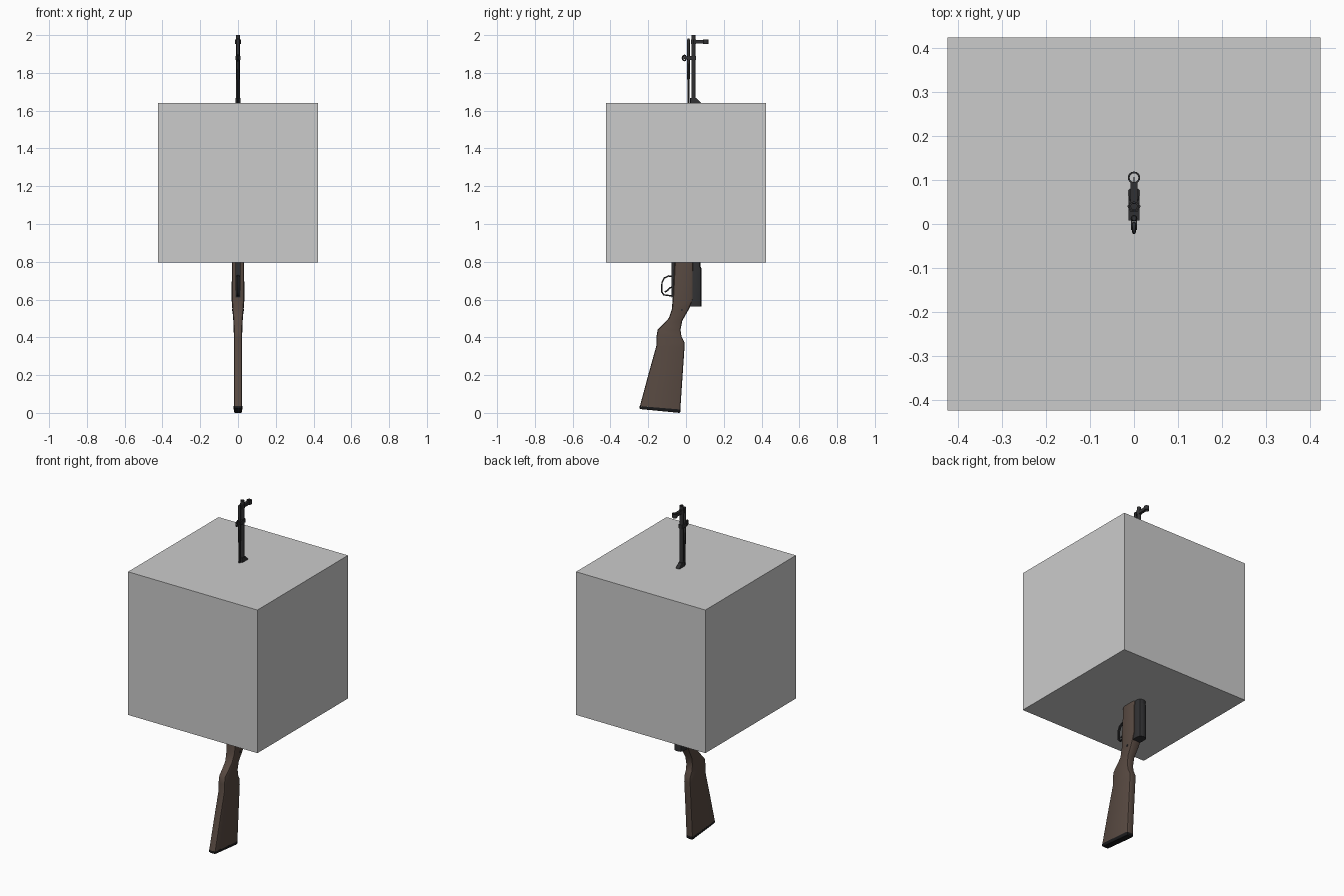
import bpy, bmesh, math
from mathutils import Vector

if "Cube" in bpy.data.objects:
    bpy.data.objects.remove(bpy.data.objects["Cube"])


def material(name, rgb):
    m = bpy.data.materials.new(name)
    m.diffuse_color = (*rgb, 1)
    m.use_nodes = True
    m.node_tree.nodes["Principled BSDF"].inputs["Base Color"].default_value = m.diffuse_color
    return m


GREY = material("light grey", (0.6, 0.6, 0.6))
WOOD = material("dark walnut", (0.098, 0.068, 0.054))
STEEL = material("dark steel", (0.03, 0.03, 0.032))
BLACK = material("black", (0.012, 0.012, 0.013))


def finish(name, bm, mat, smooth=True):
    bmesh.ops.recalc_face_normals(bm, faces=bm.faces)
    me = bpy.data.meshes.new(name)
    bm.to_mesh(me)
    bm.free()
    me.materials.append(mat)
    ob = bpy.data.objects.new(name, me)
    bpy.context.collection.objects.link(ob)
    if smooth:
        bpy.ops.object.select_all(action='DESELECT')
        ob.select_set(True)
        bpy.context.view_layer.objects.active = ob
        bpy.ops.object.shade_smooth_by_angle(angle=math.radians(35))
    return ob


def box(name, x, y, z, mat):
    """Box from (low, high) ranges."""
    bm = bmesh.new()
    bmesh.ops.create_cube(bm, size=1)
    for v in bm.verts:
        v.co = Vector([(r[0] + r[1]) / 2 + c * (r[1] - r[0])
                       for r, c in zip((x, y, z), v.co)])
    return finish(name, bm, mat, False)


def skin(bm, rings, cap=True):
    rows = [[bm.verts.new(p) for p in ring] for ring in rings]
    n = len(rows[0])
    for a, b in zip(rows, rows[1:]):
        for i in range(n):
            bm.faces.new((a[i], a[(i + 1) % n], b[(i + 1) % n], b[i]))
    if cap:
        bm.faces.new(rows[0])
        bm.faces.new(rows[-1])


def loft(name, stations, mat, round_share=0.45):
    """Rounded cross-sections; station = (y_front, z_front, y_back, z_back, half_width)."""
    rings = []
    for yf, zf, yb, zb, w in stations:
        c = min(w, (yb - yf) / 2) * round_share
        ring = []
        for sx, sy, a0 in ((1, 1, 0), (-1, 1, 90), (-1, -1, 180), (1, -1, 270)):
            for k in range(3):
                a = math.radians(a0 + 45 * k)
                x = sx * (w - c) + c * math.cos(a)
                y = (yb - c if sy > 0 else yf + c) + c * math.sin(a)
                t = (y - yf) / (yb - yf)
                ring.append((x, y, zf + (zb - zf) * t))
        rings.append(ring)
    bm = bmesh.new()
    skin(bm, rings)
    return finish(name, bm, mat)


def lathe(name, y, profile, mat, sides=16, cap=True):
    """Turned part around a vertical axis; profile = (radius, z)."""
    bm = bmesh.new()
    skin(bm, [[(r * math.cos(math.tau * i / sides), y + r * math.sin(math.tau * i / sides), z)
               for i in range(sides)] for r, z in profile], cap)
    return finish(name, bm, mat)


def wire(name, pts, r, mat, cyclic=False):
    cu = bpy.data.curves.new(name, 'CURVE')
    cu.dimensions = '3D'
    cu.bevel_depth, cu.bevel_resolution, cu.use_fill_caps = r, 2, True
    sp = cu.splines.new('POLY')
    sp.points.add(len(pts) - 1)
    for p, co in zip(sp.points, pts):
        p.co = (*co, 1)
    sp.use_cyclic_u = cyclic
    cu.materials.append(mat)
    ob = bpy.data.objects.new(name, cu)
    bpy.context.collection.objects.link(ob)
    return ob


# Large cube around the middle of the rifle
box("cube", (-0.423, 0.423), (-0.423, 0.423), (0.795, 1.641), GREY)

# Wooden stock, from butt to fore-end
loft("stock", [
    (-0.244, 0.036, -0.030, 0.018, 0.022),
    (-0.200, 0.200, -0.018, 0.200, 0.022),
    (-0.157, 0.355, -0.008, 0.345, 0.022),
    (-0.157, 0.400, -0.009, 0.375, 0.022),
    (-0.150, 0.440, -0.024, 0.405, 0.022),
    (-0.120, 0.470, -0.029, 0.440, 0.023),
    (-0.090, 0.503, -0.020, 0.487, 0.025),
    (-0.075, 0.550, 0.016, 0.550, 0.030),
    (-0.070, 0.610, 0.038, 0.600, 0.034),
    (-0.060, 0.800, 0.040, 0.800, 0.032),
    (-0.040, 1.050, 0.040, 1.050, 0.030),
    (-0.010, 1.550, 0.045, 1.550, 0.022)], WOOD)
loft("butt_plate", [
    (-0.240, 0.020, -0.034, 0.000, 0.018),
    (-0.246, 0.025, -0.029, 0.006, 0.022),
    (-0.245, 0.036, -0.029, 0.018, 0.0225)], BLACK)

# Receiver behind the stock, and stock pin
loft("receiver", [
    (0.010, 0.563, 0.082, 0.563, 0.027),
    (0.010, 0.765, 0.082, 0.765, 0.027),
    (0.010, 0.775, 0.077, 0.775, 0.025),
    (0.010, 1.150, 0.075, 1.150, 0.025)], STEEL, 0.75)
wire("stock_pin", [(-0.032, -0.022, 0.545), (0.032, -0.022, 0.545)], 0.006, STEEL)

# Trigger group
box("trigger_plate", (-0.014, 0.014), (-0.076, -0.05), (0.61, 0.80), STEEL)
loop = [(-0.066, 0.722), (-0.092, 0.725), (-0.115, 0.714), (-0.127, 0.690), (-0.128, 0.640),
        (-0.118, 0.625), (-0.066, 0.618)]
for side in (-1, 1):
    wire("trigger_guard", [(side * 0.004, y, z) for y, z in loop], 0.004, STEEL)
wire("trigger", [(0, -0.066, 0.668), (0, -0.085, 0.662), (0, -0.098, 0.648),
                 (0, -0.112, 0.640)], 0.004, STEEL)

# Hollow barrel with muzzle collar
lathe("barrel", 0.040, [(0.007, 1.60), (0.007, 2.0), (0.011, 2.0), (0.011, 1.66),
                        (0.012, 1.10)], STEEL, cap=False)
lathe("muzzle_collar", 0.040, [(0.008, 1.953), (0.015, 1.953), (0.015, 1.978), (0.008, 1.978)],
      STEEL, 6, False)

# Cleaning rod under the barrel
lathe("cleaning_rod", 0.013, [(0.006, 1.55), (0.006, 1.76), (0.0075, 1.77),
                              (0.0075, 1.975), (0.005, 1.982)], STEEL, 10)

# Front sight: post block and hooded ring
box("sight_block", (-0.008, 0.008), (0.045, 0.094), (1.956, 1.975), STEEL)
lathe("sight_hood", 0.105, [(0.010, 1.954), (0.014, 1.954), (0.014, 1.978),
                            (0.010, 1.978), (0.010, 1.954)], STEEL, 16, False)
box("sight_post", (-0.0015, 0.0015), (0.092, 0.106), (1.960, 1.972), STEEL)

# Band joining rod and barrel, with a two-pronged sling lug
box("barrel_band", (-0.012, 0.012), (0.008, 0.054), (1.868, 1.890), STEEL)
for side in (-1, 1):
    box("sling_prong", sorted((side * 0.003, side * 0.007)), (-0.014, 0.012),
        (1.873, 1.886), STEEL)
wire("sling_loop", [(0, -0.009 + 0.010 * math.cos(math.tau * i / 12),
                     1.879 + 0.014 * math.sin(math.tau * i / 12)) for i in range(12)],
     0.004, STEEL, True)

# Sloping fore-end cap where the barrel leaves the cube
loft("barrel_cap", [
    (0.022, 1.60, 0.085, 1.60, 0.013),
    (0.022, 1.645, 0.080, 1.642, 0.013),
    (0.022, 1.668, 0.056, 1.666, 0.012)], STEEL)
